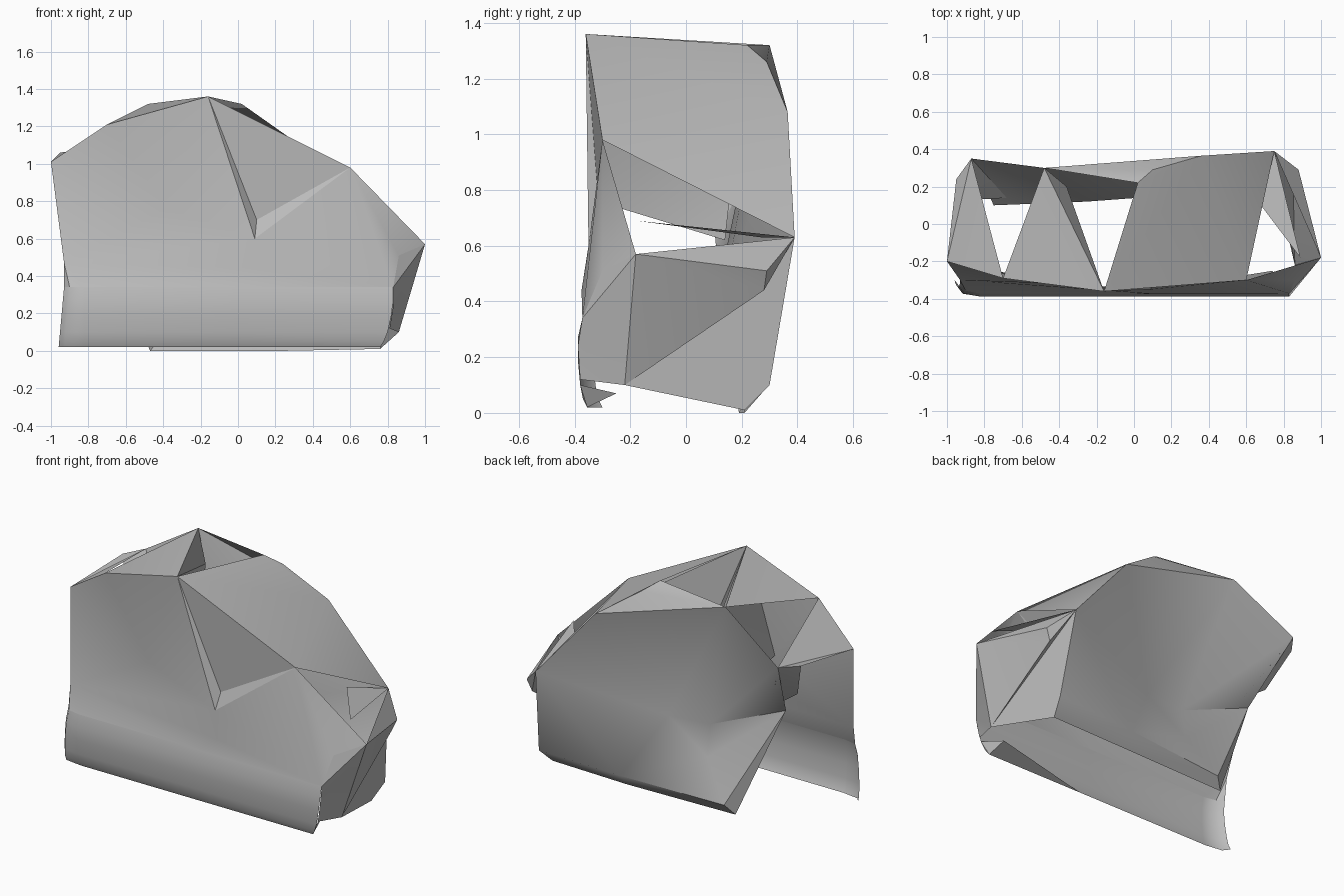
import bpy
import math

old = bpy.data.objects.get("Cube")
if old:
    bpy.data.objects.remove(old)

# Single plain grey
grey = bpy.data.materials.new("plain grey")
grey.use_nodes = True
colour = (0.5, 0.5, 0.5, 1)
grey.diffuse_color = colour
grey.node_tree.nodes["Principled BSDF"].inputs["Base Color"].default_value = colour

# Main corners shared by neighbouring sheets
corner = {
    "left_tip": (-1, -.2, 1.01),
    "front_left_top": (-.7, -.29, 1.21),
    "front_peak": (-.16, -.36, 1.36),
    "notch": (.09, -.35, .6),
    "front_right_top": (.6, -.3, .98),
    "right_tip": (1, -.18, .57),
    "right_foot": (.86, -.22, .1),
    "back_peak": (-.48, .3, 1.32),
    "back_middle_top": (.02, .22, 1.32),
    "back_shoulder": (.36, .365, 1.08),
    "back_right_tip": (.75, .39, .63),
    "back_left_tip": (-.87, .35, 1.07),
    "right_heel": (.79, .3, .1),
    "right_under": (.76, .21, .01),
    "front_dent": (-.38, -.32, .76),
}


def finish(name, verts, faces, angle=30):
    """Make a sheet object with the shared material."""
    mesh = bpy.data.meshes.new(name)
    mesh.from_pydata(verts, [], faces)
    mesh.materials.append(grey)
    mesh.update()
    obj = bpy.data.objects.new(name, mesh)
    bpy.context.collection.objects.link(obj)
    bpy.ops.object.select_all(action='DESELECT')
    obj.select_set(True)
    bpy.context.view_layer.objects.active = obj
    bpy.ops.object.shade_smooth_by_angle(angle=math.radians(angle))
    return obj


def sheet(name, panels, extra=None, angle=30):
    """Crumpled sheet from panels given as lists of named corners."""
    places = {**corner, **(extra or {})}
    used, faces = [], []
    for panel in panels:
        keys = panel.split()
        for key in keys:
            if key not in used:
                used.append(key)
        faces.append([used.index(k) for k in keys])
    return finish(name, [places[k] for k in used], faces, angle)


def loft(name, rows):
    """Join rows of equal length into a sheet."""
    n = len(rows[0])
    faces = [(r * n + c, (r + 1) * n + c, (r + 1) * n + c + 1, r * n + c + 1)
             for r in range(len(rows) - 1) for c in range(n - 1)]
    return finish(name, [p for row in rows for p in row], faces, 50)


# Rolled lower band of the front, pinched back at its left end
band = [(-.372, .34), (-.388, .27), (-.388, .19), (-.38, .1), (-.37, .05), (-.355, .02)]
ends = [.83, .83, .82, .8, .78, .76]
rows = []
for (y, z), end in zip(band, ends):
    tip = -.93 - (.34 - z) * .09
    rows.append([(tip, y + .055, z), (tip + .03, y + .015, z), (-.82, y, z), (0, y, z), (end, y, z)])
loft("front_lower_band", rows)

# Upper front wall with its shallow dent and ridge
front_points = {
    "left_waist": (-.93, -.3, .47),
    "band_tip": (-.93, -.317, .34),
    "band_curl": (-.9, -.357, .34),
    "band_left": (-.82, -.372, .34),
    "band_middle": (0, -.372, .34),
    "band_right": (.83, -.372, .34),
    "ridge": (.12, -.375, .44),
    "right_bend": (.86, -.3, .51),
}
sheet("front_wall", [
    "left_tip left_waist front_dent",
    "left_tip front_dent front_left_top",
    "front_left_top front_dent front_peak",
    "front_peak front_dent notch",
    "left_waist notch front_dent",
    "left_waist ridge notch",
    "left_waist band_tip band_curl",
    "left_waist band_curl band_left",
    "left_waist band_left band_middle ridge",
    "ridge band_middle band_right",
    "notch ridge band_right front_right_top",
    "front_right_top band_right right_bend",
    "front_right_top right_bend right_tip",
], front_points, 40)

# Notch panel, slightly sunk, and the roof pieces
sheet("notch_panel", [
    "front_peak notch sunk",
    "sunk notch front_right_top",
    "front_peak sunk front_right_top",
], {"sunk": (.1, -.31, .7)}, 8)
sheet("roof_left", [
    "front_left_top front_peak back_peak",
    "left_tip front_left_top back_left_tip",
])
sheet("roof_right", [
    "front_peak front_right_top back_shoulder back_middle_top",
    "front_right_top back_right_tip back_shoulder",
    "back_middle_top back_shoulder crest",
    "back_peak back_middle_top crest",
    "back_peak crest back_shoulder",
], {"crest": (.1, .29, 1.26)}, 30)

# Inner fold hanging below the left roof edge
sheet("inner_fold", [
    "front_peak fold_top back_peak",
    "front_peak front_dent fold_top",
    "fold_top front_dent fold_low",
], {"fold_top": (-.36, .2, 1.17), "fold_low": (-.37, .14, .62)})

# Folded right side
sheet("right_side", [
    "right_tip right_fold back_right_tip",
    "right_tip right_crease right_fold",
    "right_fold right_crease back_right_tip",
    "right_tip right_foot right_crease",
    "right_foot back_right_tip right_crease",
    "right_foot right_under right_heel back_right_tip",
    "right_tip right_bend band_right",
    "right_tip band_right band_edge right_foot",
    "right_foot band_edge band_foot",
], {
    "right_fold": (.88, .29, .51),
    "right_crease": (.85, .28, .44),
    "right_bend": (.86, -.3, .51),
    "band_right": (.83, -.372, .34),
    "band_edge": (.83, -.388, .24),
    "band_foot": (.81, -.38, .12),
}, 20)

# Shelf turned inward from the right opening
sheet("right_shelf", ["back_right_tip shelf_inner shelf_front"],
      {"shelf_inner": (.55, .27, .63), "shelf_front": (.89, -.18, .69)})

# Back wall, dented inward and folded under on the left
sheet("back_wall", [
    "back_peak back_left_tip fold_end",
    "back_peak fold_end dent",
    "back_peak dent back_shoulder",
    "back_shoulder dent back_right_tip",
    "back_left_tip fold_corner fold_end",
    "fold_end fold_corner dent_low",
    "fold_end dent_low dent",
    "fold_corner under_left heel_left",
    "fold_corner heel_left dent_low",
    "dent dent_low heel_middle",
    "dent_low heel_left heel_middle",
    "dent heel_middle back_right_tip",
    "back_right_tip heel_middle right_heel",
    "heel_left under_left under_middle heel_middle",
    "heel_middle under_middle right_under right_heel",
], {
    "fold_end": (-.25, .12, .47),
    "fold_corner": (-.75, .1, .68),
    "dent": (.02, .14, .46),
    "dent_low": (-.25, .15, .28),
    "heel_left": (-.42, .23, .06),
    "heel_middle": (.25, .28, .08),
    "under_left": (-.47, .19, 0),
    "under_middle": (.25, .21, 0),
}, 40)

# Curled flaps at the folded left corner
sheet("left_flaps", [
    "left_tip back_left_tip flap_top",
    "back_left_tip flap_inner flap_low",
    "back_left_tip flap_low flap_top",
], {
    "flap_top": (-.95, .24, 1.06),
    "flap_inner": (-.68, .14, .7),
    "flap_low": (-.85, .13, .82),
})

# Small turned-in lip under the front
sheet("front_lip", ["lip_left lip_right lip_back", "lip_right lip_edge lip_back"], {
    "lip_left": (.1, -.355, .02),
    "lip_right": (.76, -.355, .02),
    "lip_edge": (.8, -.38, .1),
    "lip_back": (.74, -.25, .07),
})
